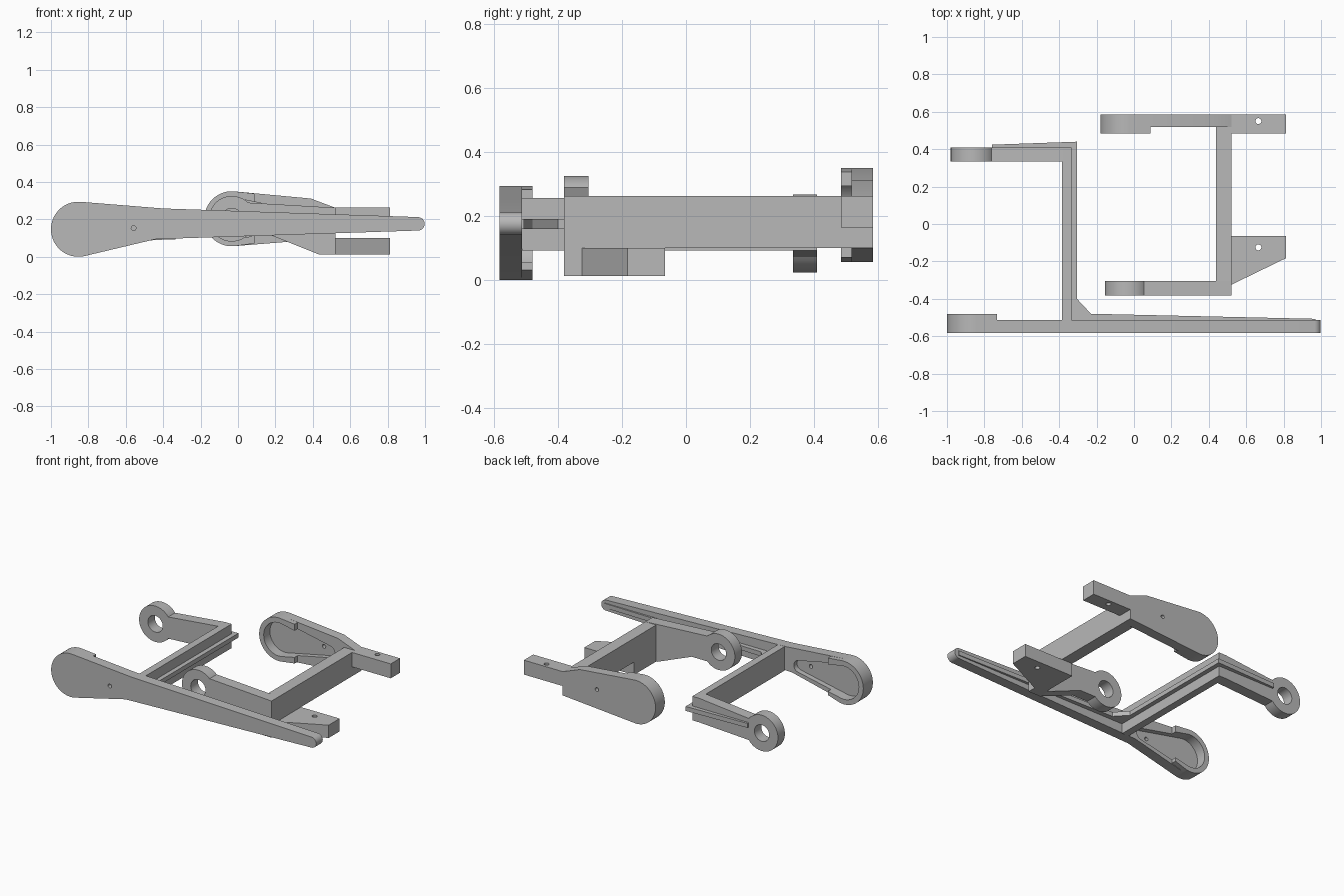
import bpy, bmesh
from math import radians, cos, sin

cube = bpy.data.objects.get("Cube")
if cube:
    bpy.data.objects.remove(cube, do_unlink=True)

grey = bpy.data.materials.new("plain_grey")
grey.use_nodes = True
colour = (0.48, 0.48, 0.48, 1)
grey.diffuse_color = colour
grey.node_tree.nodes["Principled BSDF"].inputs["Base Color"].default_value = colour


def arc(cx, cy, r, start, end, n=32):
    """Points on an arc, angles in degrees."""
    steps = [radians(start + (end - start) * i / n) for i in range(n + 1)]
    return [(cx + r * cos(a), cy + r * sin(a)) for a in steps]


def prism(name, outline, axis, lo, hi):
    """Extrude a closed outline along y (outline in x, z) or z (outline in x, y)."""
    def place(p, d):
        return (p[0], d, p[1]) if axis == "y" else (p[0], p[1], d)
    bm = bmesh.new()
    base = bm.faces.new([bm.verts.new(place(p, lo)) for p in outline])
    top = bmesh.ops.extrude_face_region(bm, geom=[base])["geom"]
    move = (0, hi - lo, 0) if axis == "y" else (0, 0, hi - lo)
    bmesh.ops.translate(bm, vec=move, verts=[v for v in top if isinstance(v, bmesh.types.BMVert)])
    bmesh.ops.recalc_face_normals(bm, faces=bm.faces)
    mesh = bpy.data.meshes.new(name)
    bm.to_mesh(mesh)
    bm.free()
    mesh.materials.append(grey)
    ob = bpy.data.objects.new(name, mesh)
    bpy.context.collection.objects.link(ob)
    return ob


def box(name, x0, x1, y0, y1, z0, z1):
    return prism(name, [(x0, y0), (x1, y0), (x1, y1), (x0, y1)], "z", z0, z1)


def cut(ob, outline, axis, lo, hi):
    """Subtract a prism from an object."""
    cutter = prism("cutter", outline, axis, lo, hi)
    cutter.hide_render = True
    mod = ob.modifiers.new("cut", "BOOLEAN")
    mod.operation, mod.solver, mod.object = "DIFFERENCE", "EXACT", cutter
    bpy.context.view_layer.objects.active = ob
    bpy.ops.object.modifier_apply(modifier=mod.name)
    bpy.data.objects.remove(cutter, do_unlink=True)


def circle(cx, cy, r, n=32):
    return arc(cx, cy, r, 0, 360, n)[:-1]


def pocket(cx, cz):
    """Teardrop recess outline inside a round head."""
    return arc(cx, cz, 0.113, 78, 282) + arc(cx + 0.36, cz, 0.04, -78, 78, 12)


def head_arm(name, cx, cz, arm_points, rim_ends, bottom_angle, plate, rim, floor):
    """Round-headed plate with a raised rim, a teardrop pocket and a pin hole."""
    head = arc(cx, cz, 0.147, 85, bottom_angle, 48)
    arm = prism(name, head + arm_points, "y", *plate)
    cut(arm, pocket(cx, cz), "y", *floor)
    cut(arm, circle(cx + 0.295, cz + 0.006, 0.013, 16), "y", plate[0] - 0.1, plate[1] + 0.1)
    collar = prism(name + "_rim", head + [(cx + 0.12, z) for z in rim_ends], "y", *rim)
    cut(collar, pocket(cx, cz), "y", rim[0] - 0.1, rim[1] + 0.1)


def ring_arm(name, cx, cz, start, end, arm_points, y0, y1):
    """Arm ending in a ring with a through hole."""
    arm = prism(name, arc(cx, cz, 0.122, start, end, 48) + arm_points, "y", y0, y1)
    cut(arm, circle(cx, cz, 0.056), "y", y0 - 0.1, y1 + 0.1)


# Long frame: front arm with rounded tip
tip = arc(0.962, 0.179, 0.036, -85, 85, 12)
head_arm("long_front_arm", -0.853, 0.15,
         [(-0.44, 0.097)] + tip + [(-0.40, 0.261)],
         (0.034, 0.286), 283, (-0.583, -0.513), (-0.513, -0.48), (-0.548, -0.4))

# Long frame: cross bar, rear ring arm and stiffening rib
box("long_cross_bar", -0.385, -0.335, -0.513, 0.34, 0.095, 0.259)
ring_arm("long_rear_arm", -0.858, 0.148, 37, 323,
         [(-0.385, 0.095), (-0.335, 0.095), (-0.335, 0.259), (-0.385, 0.259)], 0.335, 0.41)
prism("long_rib", [(-0.335, -0.513), (0.97, -0.513), (0.97, -0.507), (-0.23, -0.48),
                   (-0.305, -0.4), (-0.305, 0.44), (-0.76, 0.424), (-0.76, 0.41),
                   (-0.335, 0.41)], "z", 0.163, 0.193)

# Short frame: rear arm with pocketed head and mounting tab
head_arm("short_rear_arm", -0.033, 0.206,
         [(0.52, 0.103), (0.52, 0.265), (0.39, 0.314)],
         (0.074, 0.341), 277, (0.518, 0.585), (0.485, 0.518), (0.4, 0.552))
rear_tab = box("rear_tab", 0.52, 0.812, 0.485, 0.585, 0.167, 0.265)
cut(rear_tab, circle(0.665, 0.55, 0.016, 20), "z", 0, 0.5)

# Short frame: cross bar and front ring arm
box("short_cross_bar", 0.438, 0.52, -0.31, 0.518, 0.103, 0.265)
ring_arm("short_front_arm", -0.033, 0.206, 45, 315,
         [(0.17, 0.12), (0.43, 0.016), (0.52, 0.016), (0.52, 0.265)], -0.382, -0.305)

# Short frame: lower mounting tab under the cross bar
front_tab = prism("front_tab", [(0.438, -0.305), (0.52, -0.325), (0.812, -0.183),
                                (0.812, -0.065), (0.438, -0.065)], "z", 0.016, 0.103)
cut(front_tab, circle(0.665, -0.125, 0.016, 20), "z", -0.1, 0.3)

# Smooth the round walls and keep the edges sharp
for ob in list(bpy.context.scene.objects):
    if ob.type == "MESH" and ob.data.materials and ob.data.materials[0] == grey:
        bpy.ops.object.select_all(action="DESELECT")
        ob.select_set(True)
        bpy.context.view_layer.objects.active = ob
        bpy.ops.object.shade_smooth_by_angle(angle=radians(20))

# Rest the lowest point on the ground
meshes = [ob for ob in bpy.context.scene.objects if ob.type == "MESH"]
lowest = min(v.co.z for ob in meshes for v in ob.data.vertices)
for ob in meshes:
    ob.location.z -= lowest
